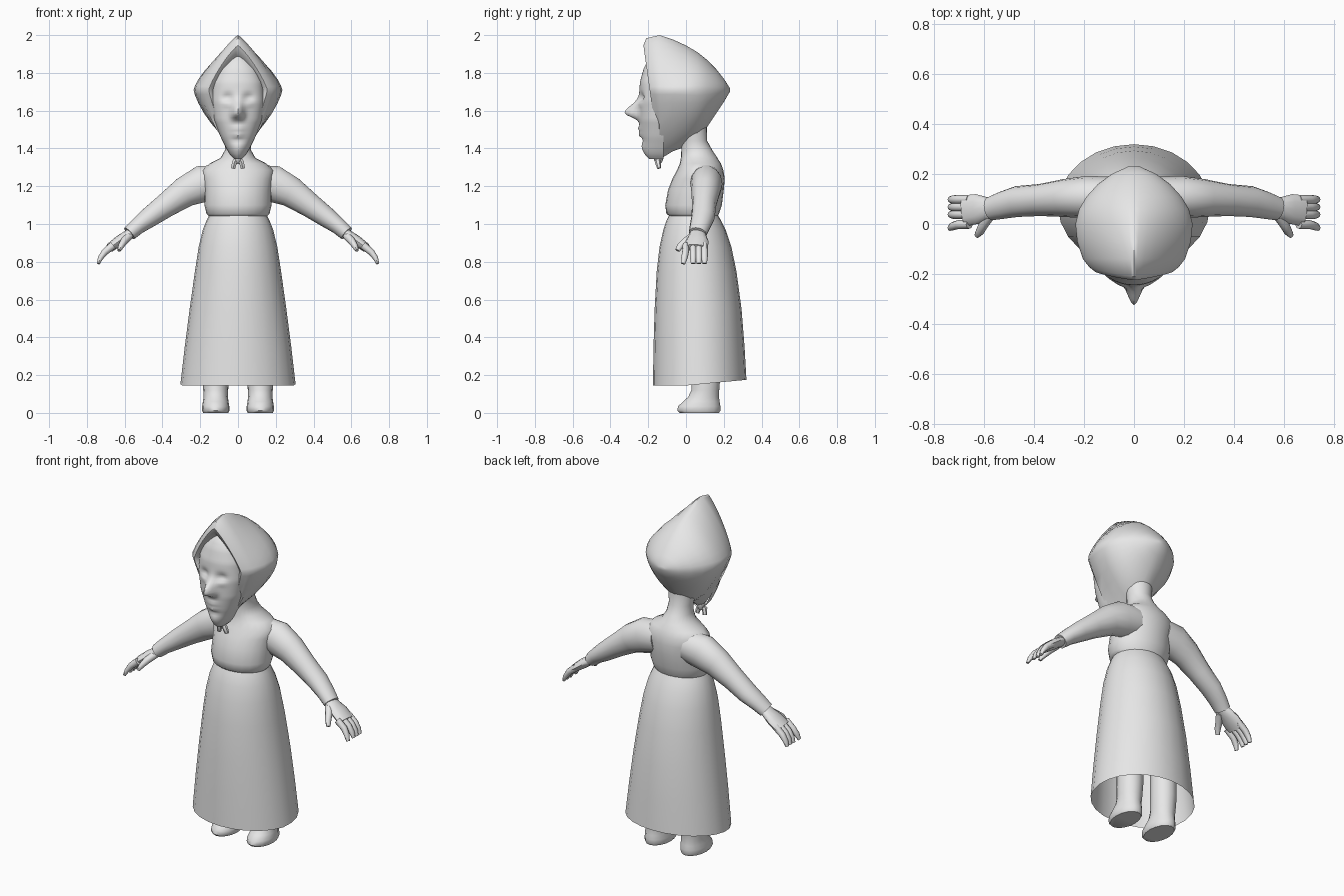
import bpy, bmesh, math
from mathutils import Vector

GREY = bpy.data.materials.new("light_grey")
GREY.diffuse_color = (0.8, 0.8, 0.8, 1)


def skin(name, rings, caps=(True, True), closed=True, mirror=False, angle=50):
    """Join point rings into one smooth surface."""
    bm = bmesh.new()
    rows = [[bm.verts.new(p) for p in ring] for ring in rings]
    n = len(rows[0])
    for a, b in zip(rows, rows[1:]):
        for i in range(n if closed else n - 1):
            j = (i + 1) % n
            bm.faces.new((a[i], a[j], b[j], b[i]))
    if caps[0]:
        bm.faces.new(rows[0][::-1])
    if caps[1]:
        bm.faces.new(rows[-1])
    bmesh.ops.recalc_face_normals(bm, faces=bm.faces)
    me = bpy.data.meshes.new(name)
    bm.to_mesh(me)
    bm.free()
    me.materials.append(GREY)
    ob = bpy.data.objects.new(name, me)
    bpy.context.collection.objects.link(ob)
    bpy.ops.object.select_all(action='DESELECT')
    ob.select_set(True)
    bpy.context.view_layer.objects.active = ob
    bpy.ops.object.shade_smooth_by_angle(angle=math.radians(angle))
    if mirror:
        ob.modifiers.new("mirror", 'MIRROR').use_mirror_merge = False
    return ob


def spow(v, p):
    return math.copysign(abs(v) ** p, v)


def angles(n):
    return [2 * math.pi * i / n for i in range(n)]


def loft(name, keys, n=24, xc=0, tilt=lambda y, z: 0, **kw):
    """Upright body; each key is height, half width, front y, back y."""
    rings = []
    for z, hw, yf, yb in keys:
        ring = []
        for a in angles(n):
            y = (yf + yb) / 2 + (yb - yf) / 2 * math.sin(a)
            ring.append((xc + hw * math.cos(a), y, z + tilt(y, z)))
        rings.append(ring)
    return skin(name, rings, **kw)


def limb(name, keys, n=12, **kw):
    """Tube along a path; each key is x, y, z, radius along y, radius across."""
    pts = [Vector(k[:3]) for k in keys]
    rings = []
    for i, k in enumerate(keys):
        t = (pts[min(i + 1, len(pts) - 1)] - pts[max(i - 1, 0)]).normalized()
        side = Vector((0, 1, 0))
        side = (side - t * side.dot(t)).normalized()
        up = t.cross(side)
        rings.append([pts[i] + side * k[3] * math.cos(a) + up * k[4] * math.sin(a)
                      for a in angles(n)])
    return skin(name, rings, **kw)


def lerp(keys, z):
    for a, b in zip(keys, keys[1:]):
        if z <= b[0]:
            f = (z - a[0]) / (b[0] - a[0])
            return [p + (q - p) * f for p, q in zip(a, b)]
    return keys[-1]


def bump(x, z, cx, cz, sx, sz):
    return math.exp(-((x - cx) / sx) ** 2 - ((z - cz) / sz) ** 2)


# Skirt: open bell with a hem that rises slightly at the back
loft("skirt", [(0.145, 0.305, -0.175, 0.32), (0.35, 0.282, -0.172, 0.31),
               (0.55, 0.256, -0.166, 0.294), (0.75, 0.228, -0.155, 0.267),
               (0.88, 0.208, -0.14, 0.24), (0.97, 0.186, -0.12, 0.21),
               (1.02, 0.166, -0.103, 0.185), (1.055, 0.148, -0.085, 0.165)],
     tilt=lambda y, z: 0.03 * max(0, y) / 0.32 if z < 0.2 else 0,
     caps=(False, True))

# Blouse and neck
loft("blouse", [(1.035, 0.15, -0.08, 0.165), (1.055, 0.167, -0.104, 0.175),
                (1.10, 0.178, -0.11, 0.19), (1.18, 0.176, -0.095, 0.2),
                (1.24, 0.185, -0.072, 0.205), (1.285, 0.19, -0.048, 0.198),
                (1.32, 0.15, -0.033, 0.185), (1.35, 0.092, -0.027, 0.166),
                (1.39, 0.07, -0.025, 0.14), (1.44, 0.068, -0.025, 0.112),
                (1.52, 0.08, -0.05, 0.11)])

# Sleeves, hands and fingers
limb("sleeve", [(0.10, 0.105, 1.225, 0.085, 0.09), (0.19, 0.108, 1.212, 0.085, 0.1),
                (0.28, 0.104, 1.17, 0.076, 0.083), (0.38, 0.096, 1.10, 0.064, 0.066),
                (0.47, 0.09, 1.035, 0.062, 0.055), (0.53, 0.075, 0.99, 0.055, 0.045),
                (0.575, 0.062, 0.95, 0.048, 0.04)], n=14, mirror=True)
limb("palm", [(0.545, 0.06, 0.968, 0.035, 0.025), (0.59, 0.062, 0.938, 0.046, 0.026),
              (0.63, 0.06, 0.91, 0.06, 0.028), (0.68, 0.053, 0.873, 0.062, 0.024)],
     mirror=True)
for i, y in enumerate((0.098, 0.068, 0.038, -0.002)):
    tip = -0.014 if i == 3 else 0.0
    limb(f"finger_{i + 1}", [(0.66, y, 0.888, 0.017, 0.021), (0.705, y, 0.852, 0.018, 0.018),
                             (0.728, y + tip / 2, 0.82, 0.017, 0.014),
                             (0.74, y + tip, 0.79, 0.012, 0.008)], n=8, mirror=True)
limb("thumb", [(0.575, 0.04, 0.938, 0.022, 0.022), (0.602, 0.0, 0.91, 0.02, 0.02),
               (0.618, -0.03, 0.885, 0.018, 0.016), (0.63, -0.045, 0.86, 0.013, 0.01)],
     n=8, mirror=True)

# Legs with shoes
loft("leg_and_shoe", [(0.0, 0.066, -0.035, 0.175), (0.012, 0.073, -0.046, 0.182),
                      (0.035, 0.072, -0.042, 0.182), (0.06, 0.068, -0.015, 0.178),
                      (0.085, 0.064, 0.012, 0.174), (0.12, 0.066, 0.028, 0.176),
                      (0.2, 0.07, 0.032, 0.182), (0.4, 0.07, 0.032, 0.182)],
     n=16, xc=0.118, mirror=True)

# Headscarf: pointed rings from the turned-in rim to the back of the head
# each key is y, half width, top, bottom, roundness
scarf = [(-0.12, 0.12, 1.86, 1.40, 1.3), (-0.185, 0.135, 1.90, 1.37, 1.25),
         (-0.198, 0.155, 1.945, 1.355, 1.2), (-0.178, 0.18, 1.983, 1.345, 1.2),
         (-0.14, 0.205, 2.0, 1.342, 1.2), (-0.07, 0.228, 1.977, 1.385, 1.25),
         (0.0, 0.235, 1.945, 1.41, 1.35), (0.06, 0.22, 1.91, 1.45, 1.5),
         (0.11, 0.19, 1.87, 1.51, 1.6), (0.16, 0.145, 1.82, 1.585, 1.7),
         (0.2, 0.09, 1.77, 1.645, 1.9), (0.232, 0.02, 1.72, 1.70, 2)]
rings = []
for y, hw, top, low, n in scarf:
    mid = 1.71
    ring = []
    for a in angles(32):
        c, s = spow(math.cos(a), 2 / n), spow(math.sin(a), 2 / n)
        z = mid + s * (top - mid if s > 0 else mid - low)
        lean = -0.035 * (z - 1.75) / 0.25 if y < -0.15 else 0
        ring.append((hw * c, y + lean, z))
    rings.append(ring)
skin("headscarf", rings, caps=(False, True))

# Face: curved shield with nose, eye, lip and chin relief
outline = [(1.345, 0.022, -0.195), (1.365, 0.042, -0.216), (1.40, 0.062, -0.228),
           (1.46, 0.092, -0.238), (1.55, 0.126, -0.248), (1.65, 0.142, -0.25),
           (1.75, 0.134, -0.244), (1.82, 0.108, -0.225), (1.86, 0.078, -0.205),
           (1.89, 0.04, -0.18)]
rows = []
for i in range(41):
    z0 = 1.345 + 0.545 * i / 40
    z, hw, yf = lerp(outline, z0)
    row = []
    for k in range(37):
        a = math.pi * k / 36
        x = -hw * math.cos(a)
        y = -0.12 + (yf + 0.12) * math.sin(a) ** 0.75
        ax = abs(x)
        y -= 0.076 * bump(x, z, 0, 1.588, 0.028, 0.052 if z > 1.588 else 0.028)
        y -= 0.012 * bump(ax, z, 0.022, 1.57, 0.014, 0.018)
        y += 0.018 * bump(ax, z, 0.055, 1.668, 0.03, 0.024)
        y -= 0.010 * bump(ax, z, 0.055, 1.64, 0.026, 0.016)
        y -= 0.012 * bump(x, z, 0, 1.505, 0.035, 0.013)
        y -= 0.012 * bump(x, z, 0, 1.472, 0.03, 0.013)
        y += 0.008 * bump(x, z, 0, 1.445, 0.04, 0.014)
        y -= 0.006 * bump(x, z, 0, 1.4, 0.03, 0.025)
        row.append((x, y, z))
    rows.append(row)
skin("face", rows, caps=(False, False), closed=False)

# Scarf knot and its two tails under the chin
limb("knot", [(0, -0.14, 1.385, 0.016, 0.014), (0, -0.145, 1.365, 0.026, 0.022),
              (0, -0.145, 1.34, 0.024, 0.02), (0, -0.142, 1.32, 0.012, 0.01)], n=10)
limb("knot_tail", [(0.004, -0.145, 1.35, 0.012, 0.01), (0.018, -0.15, 1.33, 0.016, 0.015),
                   (0.026, -0.142, 1.295, 0.011, 0.013)], n=6, mirror=True)
